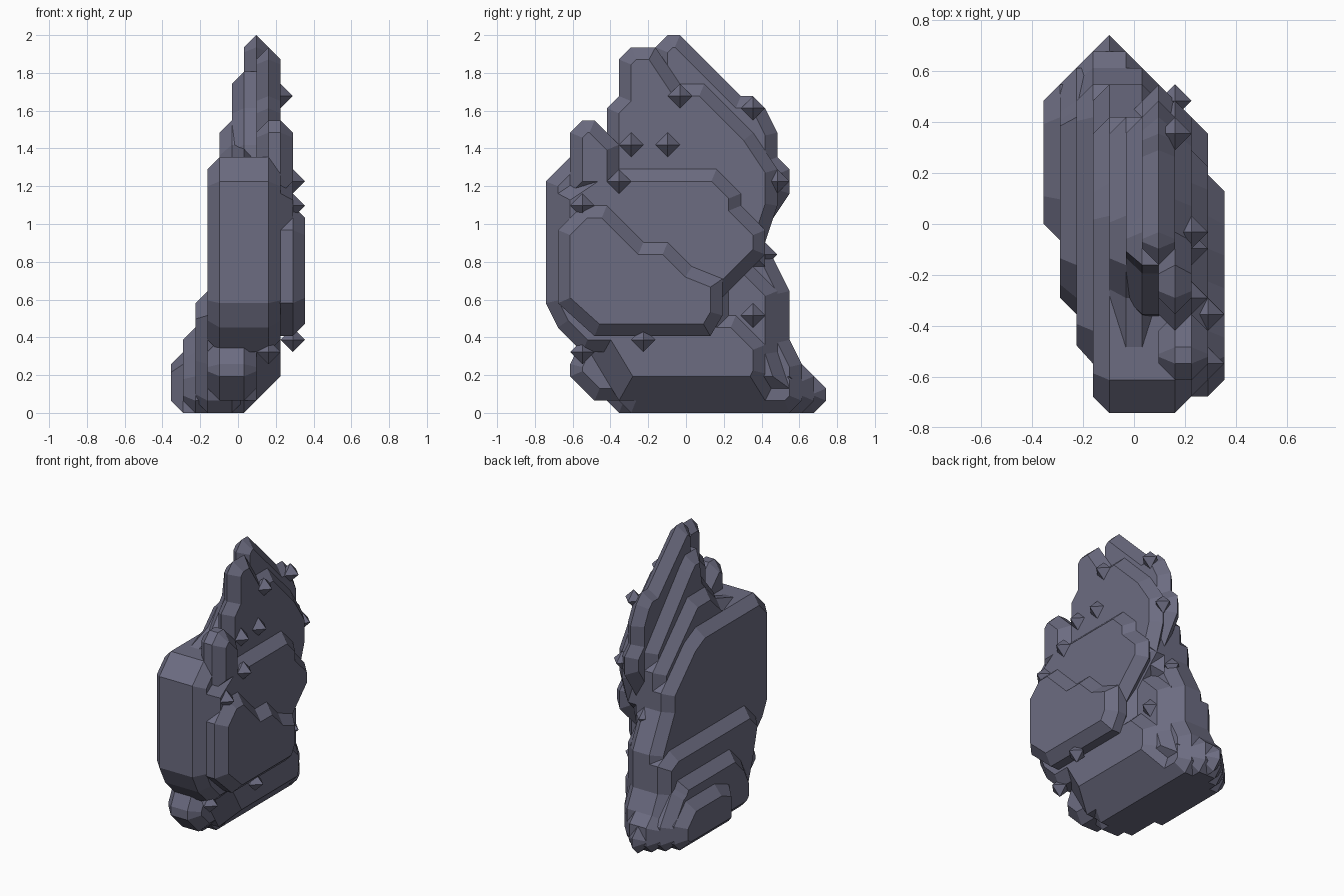
import bpy, bmesh
from mathutils import Vector

old = bpy.data.objects.get("Cube")
if old:
    bpy.data.objects.remove(old)

# All sizes are counted in steps of a coarse grid
STEP = 2 / 31

stone = bpy.data.materials.new("slate_stone")
stone.use_nodes = True
stone.diffuse_color = (0.15, 0.15, 0.22, 1)
stone.node_tree.nodes["Principled BSDF"].inputs["Base Color"].default_value = (0.15, 0.15, 0.22, 1)


def place(x, y, z):
    return Vector(((x - 5.5) * STEP, (y - 11.5) * STEP, z * STEP))


def finish(bm, name):
    bmesh.ops.recalc_face_normals(bm, faces=bm.faces)
    mesh = bpy.data.meshes.new(name)
    bm.to_mesh(mesh)
    bm.free()
    mesh.materials.append(stone)
    obj = bpy.data.objects.new(name, mesh)
    bpy.context.collection.objects.link(obj)


def inset(points, amount):
    """Offset a counter-clockwise outline inward with mitred corners."""
    result = []
    for i, p in enumerate(points):
        a = (p - points[i - 1]).normalized()
        b = (points[(i + 1) % len(points)] - p).normalized()
        na, nb = Vector((-a.y, a.x)), Vector((-b.y, b.x))
        result.append(p + (na + nb) * amount / max(1 + na.dot(nb), 0.5))
    return result


def slab(name, x0, x1, outline, bevel=1):
    """Upright plate with a side outline and chamfered rims."""
    pts = [Vector(p) for p in outline]
    inner = inset(pts, bevel)
    bm = bmesh.new()
    rings = [[bm.verts.new(place(x, p.x, p.y)) for p in ring] for x, ring in
             ((x0, inner), (x0 + bevel, pts), (x1 - bevel, pts), (x1, inner))]
    for r, s in zip(rings, rings[1:]):
        for i in range(len(r)):
            bm.faces.new((r[i - 1], r[i], s[i], s[i - 1]))
    bm.faces.new(rings[0])
    bm.faces.new(rings[-1])
    finish(bm, name)


def nub(name, x, y, z, size=1.0):
    """Small eight-sided chip."""
    bm = bmesh.new()
    bmesh.ops.create_uvsphere(bm, u_segments=4, v_segments=2, radius=size * STEP)
    bmesh.ops.translate(bm, verts=bm.verts, vec=place(x, y, z))
    finish(bm, name)


# Main body and front mass
slab("main_body", 4, 9, [(3, 5), (15, 5), (15, 11), (18, 14), (18, 18), (15, 21),
                         (2, 21), (0, 19), (0, 9), (1, 7)])
slab("body_right_face", 3, 6, [(3, 5), (18, 5), (18, 16), (14, 20), (12, 21), (2, 21),
                               (0, 19), (0, 9), (1, 7)])

# Peak and upper plates
slab("peak_plate", 6, 8, [(8, 12), (18, 12), (18, 15), (20, 18), (20, 20), (19, 21), (19, 23),
                          (18, 25), (17, 26), (16, 26), (11, 31), (10, 31), (9, 30), (9, 27)])
slab("upper_plate", 7, 9, [(5, 14), (18, 14), (19, 17), (19, 20), (17, 23), (13, 27),
                           (11, 27), (9, 30), (7, 30), (6, 29), (6, 26), (5, 25)])
slab("upper_step", 5, 8, [(5, 13), (18, 13), (18, 20), (12, 27), (11, 28), (9, 28),
                          (8.5, 25), (6, 22)])
slab("shoulder_step", 4, 7, [(4, 13), (18, 13), (18, 18), (12, 24), (9, 24), (7, 22), (4, 21)])
slab("front_knob", 7, 10, [(2, 18), (6, 18), (6, 22), (4, 24), (3, 24), (2, 23)])

# Plates layered on the left flank
slab("middle_flank", 8, 10, [(4, 7), (14, 9), (18, 13), (18, 15), (16, 17), (16, 18),
                             (14, 20), (4, 20), (1, 18), (1, 9)])
slab("lower_flank", 8, 11, [(1, 9), (4, 6.3), (13.5, 6.3), (14.5, 8), (14.5, 11), (12, 12),
                            (10, 14), (8, 14), (5, 17), (3, 17), (1, 15)])
slab("base_flank", 4, 9, [(6, 1), (18, 1), (19, 3), (19, 6), (16, 9), (4, 9), (3, 6)], 2)

# Base, toe and steps on the right flank
slab("base_core", 1, 7, [(7, 0), (20, 0), (21, 1), (21, 3), (19, 6), (17, 7), (9, 7), (7, 5), (6, 3), (6, 1)])
slab("base_toe", 2, 6, [(6, 0), (21, 0), (22, 1), (22, 3), (21, 4), (20, 6), (20, 9),
                        (18, 10), (5, 10), (3, 8), (4, 4), (5, 1)])
slab("toe_tip", 3, 5, [(16, 0), (22, 0), (23, 1), (23, 2), (21, 4), (16, 4)])
slab("right_step", 0, 4, [(10.5, 0), (19, 0), (20, 1), (20, 3), (18, 5), (13, 5), (10.5, 4)])
slab("right_ledge", 1, 4, [(7, 1), (20, 1), (20, 4), (18, 7), (9, 7), (7, 5)])
slab("front_foot", 3, 7, [(2, 3), (4, 1), (7, 1), (7, 6), (3, 6), (2, 4)])

# Rear ridge below the waist
slab("rear_ridge", 3, 7, [(14, 2), (21, 2), (21, 4), (20, 6), (20, 10), (19, 12),
                          (18, 14), (18, 16), (14, 16)])
slab("rear_plate", 5, 8, [(13, 2), (20, 2), (19, 5), (19, 10), (16, 13), (13, 13)])

# Chips on the left flank, then along the rear and front edges
flank_chips = [(9, 11, 26), (9, 10, 22), (9, 7, 22), (10, 6, 19),
               (10, 3, 17), (10, 12, 8), (10, 8, 6)]
edge_chips = [(8, 17, 25), (8, 19, 19), (6, 18, 13), (8, 17, 8), (8, 3, 5)]
for kind, spots in (("flank_chip", flank_chips), ("edge_chip", edge_chips)):
    for spot in spots:
        nub(kind, *spot)
